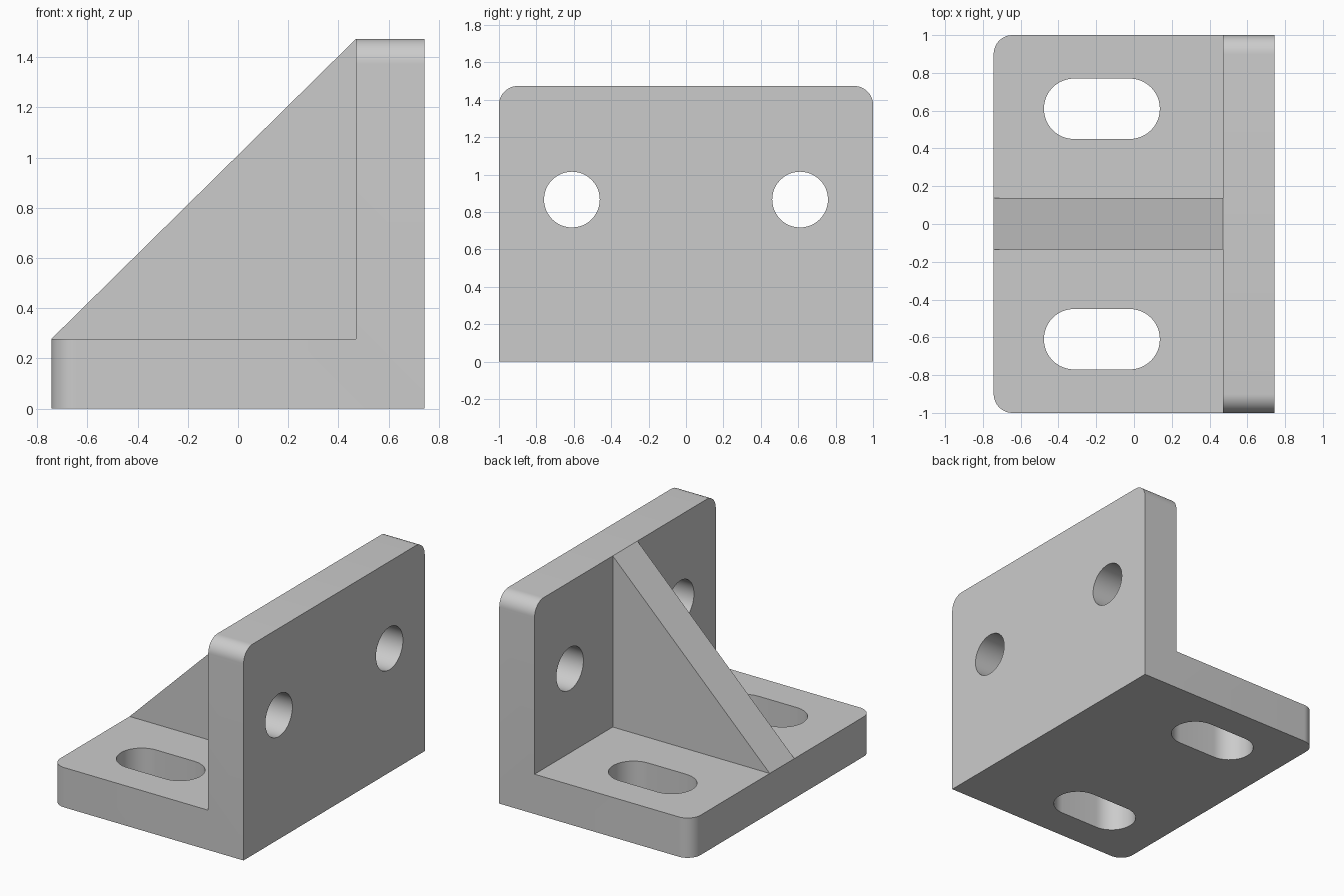
import bpy, bmesh
from math import sin, cos, pi, radians
from mathutils import Vector

cube = bpy.data.objects.get("Cube")
if cube:
    bpy.data.objects.remove(cube, do_unlink=True)

X0, X1, WALL_X = -0.743, 0.743, 0.47
BASE_Z, TOP_Z = 0.278, 1.473
CORNER = 0.1

grey = bpy.data.materials.new("plain grey")
grey.use_nodes = True
colour = (0.6, 0.6, 0.6, 1)
grey.diffuse_color = colour
grey.node_tree.nodes["Principled BSDF"].inputs["Base Color"].default_value = colour


def add_prism(bm, outline, depth):
    """Extrude a closed outline along the depth vector."""
    face = bm.faces.new([bm.verts.new(p) for p in outline])
    out = bmesh.ops.extrude_face_region(bm, geom=[face], use_keep_orig=True)
    moved = [g for g in out["geom"] if isinstance(g, bmesh.types.BMVert)]
    bmesh.ops.translate(bm, verts=moved, vec=depth)


def make_object(name, bm):
    bmesh.ops.recalc_face_normals(bm, faces=bm.faces)
    mesh = bpy.data.meshes.new(name)
    bm.to_mesh(mesh)
    bm.free()
    mesh.materials.append(grey)
    obj = bpy.data.objects.new(name, mesh)
    bpy.context.collection.objects.link(obj)
    return obj


def rounded_outline(half_length, radius, steps=24):
    """Circle, or a slot when half_length is above zero."""
    pts = []
    for side, start in ((1, -pi / 2), (-1, pi / 2)):
        for i in range(steps + 1):
            if half_length == 0 and i == steps:
                continue
            a = start + pi * i / steps
            pts.append((side * half_length + radius * cos(a), radius * sin(a)))
    return pts


# L-shaped body: base and upright wall in one profile
bm = bmesh.new()
profile = [(X0, 0), (X1, 0), (X1, TOP_Z), (WALL_X, TOP_Z), (WALL_X, BASE_Z), (X0, BASE_Z)]
add_prism(bm, [(x, -1, z) for x, z in profile], Vector((0, 2, 0)))


# Round the base's free vertical corners and the wall's top corners
def is_corner(edge):
    a, b = (v.co for v in edge.verts)
    if abs(a.y - b.y) > 0.01:
        return False
    low_end = max(a.x, b.x) < X0 + 0.01
    wall_top = min(a.z, b.z) > TOP_Z - 0.01
    return low_end or wall_top


bmesh.ops.bevel(bm, geom=[e for e in bm.edges if is_corner(e)], offset=CORNER,
                offset_type='OFFSET', segments=12, profile=0.5, affect='EDGES')
body = make_object("bracket_body", bm)

# Slots through the base and round holes through the wall
bm = bmesh.new()
for y in (-0.61, 0.61):
    slot = rounded_outline(0.147, 0.16)
    add_prism(bm, [(u - 0.17, v + y, -0.1) for u, v in slot], Vector((0, 0, 0.5)))
    hole = rounded_outline(0, 0.149)
    add_prism(bm, [(WALL_X - 0.1, u + y, v + 0.866) for u, v in hole], Vector((0.5, 0, 0)))
cutter = make_object("hole_cutter", bm)
cutter.hide_render = True

cut = body.modifiers.new("holes", 'BOOLEAN')
cut.operation = 'DIFFERENCE'
cut.solver = 'EXACT'
cut.object = cutter
bpy.ops.object.select_all(action='DESELECT')
body.select_set(True)
bpy.context.view_layer.objects.active = body
bpy.ops.object.modifier_apply(modifier=cut.name)
bpy.data.objects.remove(cutter, do_unlink=True)
bpy.ops.object.shade_smooth_by_angle(angle=radians(30))

# Triangular rib bracing the wall against the base
bm = bmesh.new()
triangle = [(X0, BASE_Z), (WALL_X, BASE_Z), (WALL_X, TOP_Z)]
add_prism(bm, [(x, -0.135, z) for x, z in triangle], Vector((0, 0.272, 0)))
make_object("brace_rib", bm)
